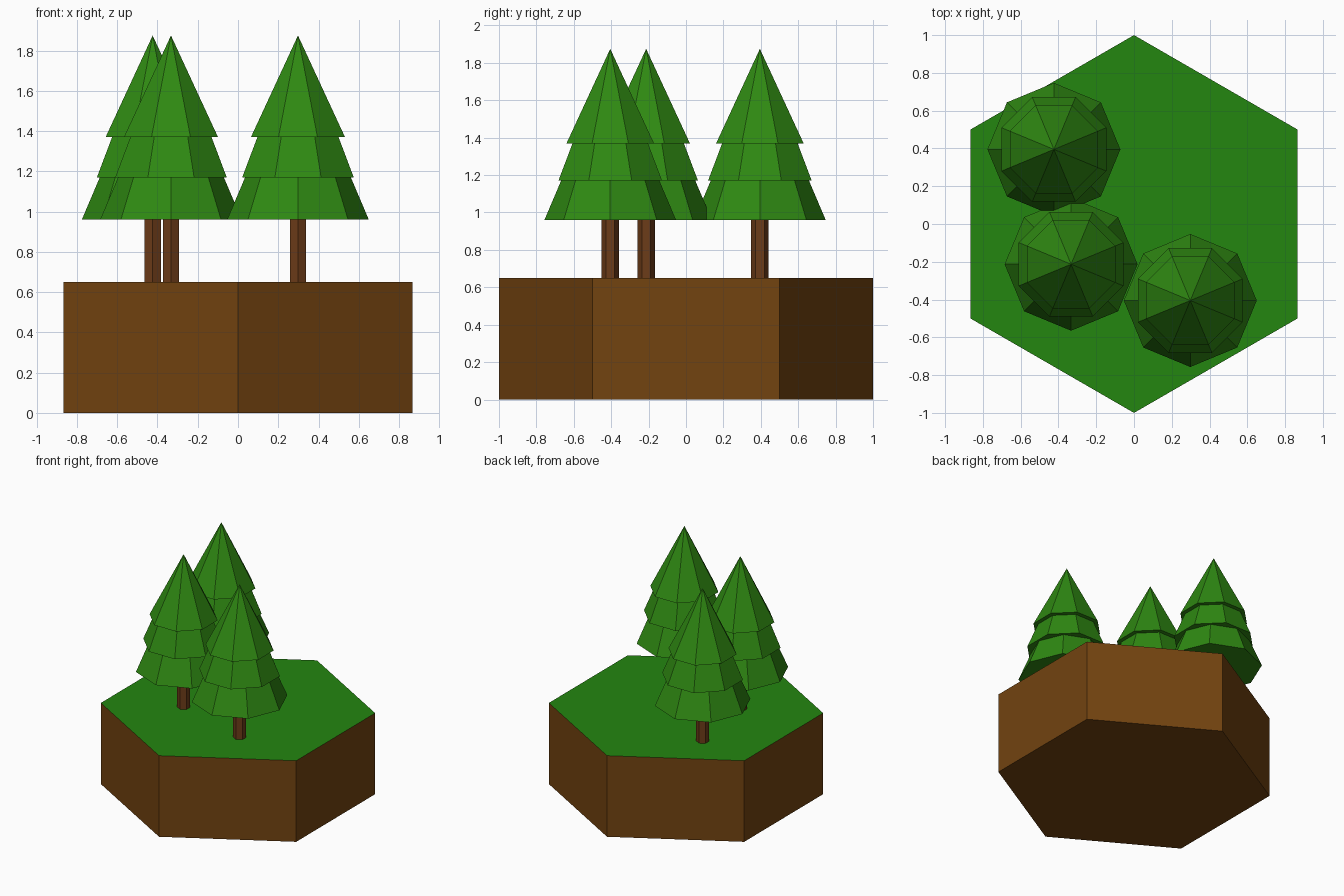
import bpy, bmesh, math
from mathutils import Matrix

if "Cube" in bpy.data.objects:
    bpy.data.objects.remove(bpy.data.objects["Cube"])


def material(name, rgb):
    m = bpy.data.materials.new(name)
    m.diffuse_color = (*rgb, 1)
    m.use_nodes = True
    m.node_tree.nodes["Principled BSDF"].inputs["Base Color"].default_value = m.diffuse_color
    return m


SOIL = material("soil_brown", (0.17, 0.056, 0.005))
GRASS = material("grass_green", (0.017, 0.24, 0.005))
BARK = material("bark_brown", (0.15, 0.045, 0.009))
LEAF = material("leaf_green", (0.028, 0.25, 0.006))


def add_frustum(bm, sides, r1, r2, z1, z2, turn=0.0):
    """Closed prism or cone between two heights; turn is in degrees, first corner on +y."""
    rot = Matrix.Rotation(math.radians(turn), 4, 'Z')
    bmesh.ops.create_cone(bm, cap_ends=True, segments=sides, radius1=r1, radius2=r2,
                          depth=z2 - z1,
                          matrix=Matrix.Translation((0, 0, (z1 + z2) / 2)) @ rot)


def finish(bm, name, mats, loc=(0, 0, 0)):
    bmesh.ops.remove_doubles(bm, verts=bm.verts, dist=1e-5)
    bmesh.ops.recalc_face_normals(bm, faces=bm.faces)
    me = bpy.data.meshes.new(name)
    bm.to_mesh(me)
    bm.free()
    for m in mats:
        me.materials.append(m)
    ob = bpy.data.objects.new(name, me)
    ob.location = loc
    bpy.context.collection.objects.link(ob)
    return ob


# Hexagonal ground tile, grass on the top face only
GROUND = 0.65
bm = bmesh.new()
add_frustum(bm, 6, 1.0, 1.0, 0, GROUND)
bm.normal_update()
for f in bm.faces:
    f.material_index = 1 if f.normal.z > 0.9 else 0
finish(bm, "ground_tile", [SOIL, GRASS])

# Foliage tiers: bottom radius, top radius, bottom z, top z, turn
# (each lower tier runs slightly up into the next one)
TIERS = [(0.352, 0.250, 0.96, 1.20, 0),
         (0.300, 0.206, 1.17, 1.40, 22.5),
         (0.253, 0.000, 1.37, 1.875, 22.5)]

# Three identical fir trees
for i, (x, y) in enumerate([(-0.424, 0.395), (-0.333, -0.213), (0.298, -0.405)], 1):
    bm = bmesh.new()
    add_frustum(bm, 6, 0.047, 0.047, GROUND, 1.0)
    finish(bm, f"trunk_{i}", [BARK], (x, y, 0))
    bm = bmesh.new()
    for r1, r2, z1, z2, turn in TIERS:
        add_frustum(bm, 8, r1, r2, z1, z2, turn)
    finish(bm, f"foliage_{i}", [LEAF], (x, y, 0))
